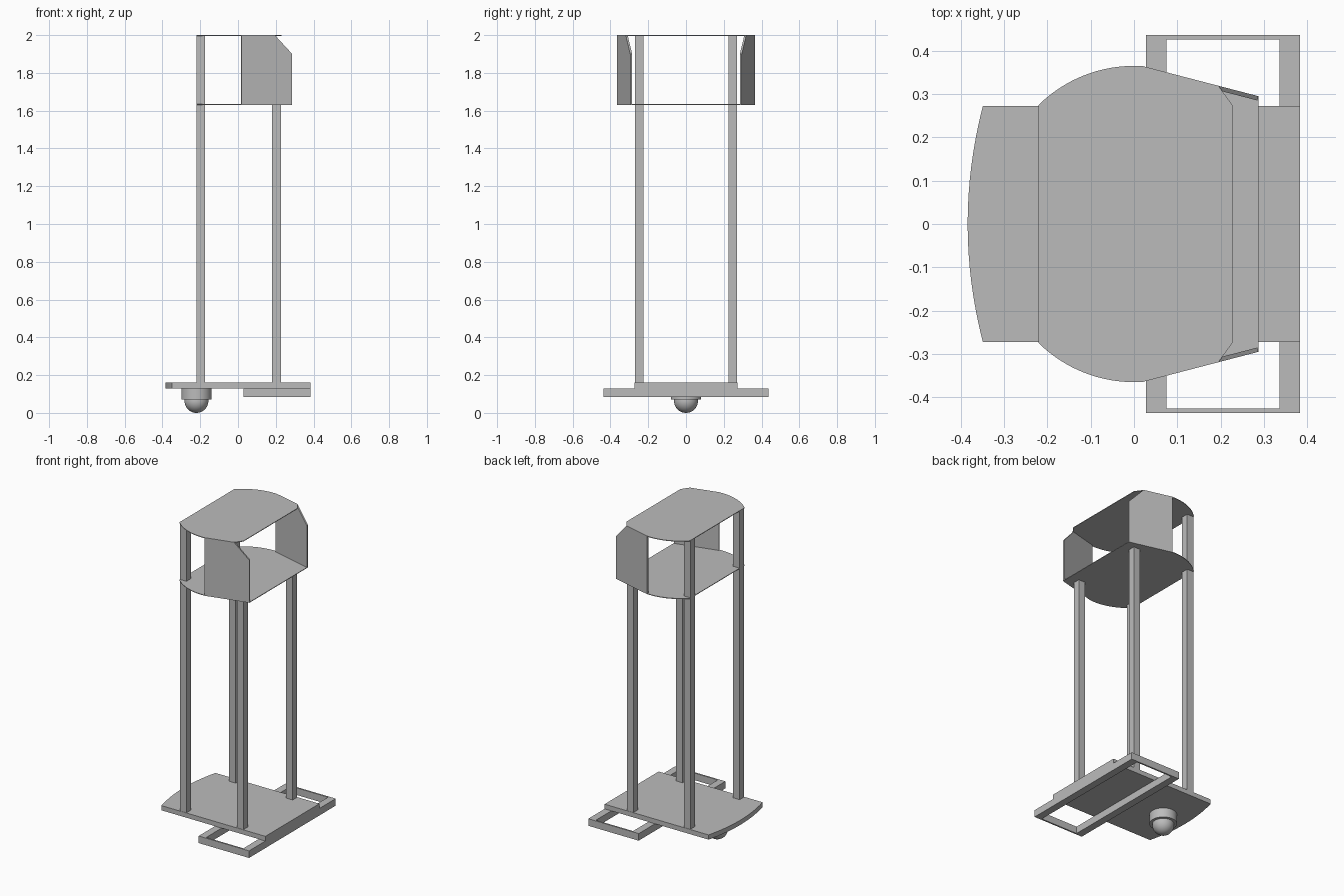
import bpy, bmesh, math
from mathutils import Vector

if "Cube" in bpy.data.objects:
    bpy.data.objects.remove(bpy.data.objects["Cube"], do_unlink=True)

grey = bpy.data.materials.new("light grey")
grey.use_nodes = True
COLOUR = (0.5, 0.5, 0.5, 1)
grey.diffuse_color = COLOUR
grey.node_tree.nodes["Principled BSDF"].inputs["Base Color"].default_value = COLOUR


def finish(name, bm):
    bmesh.ops.recalc_face_normals(bm, faces=bm.faces)
    mesh = bpy.data.meshes.new(name)
    bm.to_mesh(mesh)
    bm.free()
    mesh.materials.append(grey)
    obj = bpy.data.objects.new(name, mesh)
    bpy.context.collection.objects.link(obj)
    return obj


def prism(name, points, offset):
    """Extrude a flat outline along an offset."""
    bm = bmesh.new()
    face = bm.faces.new([bm.verts.new(p) for p in points])
    ext = bmesh.ops.extrude_face_region(bm, geom=[face])
    verts = [v for v in ext["geom"] if isinstance(v, bmesh.types.BMVert)]
    bmesh.ops.translate(bm, verts=verts, vec=Vector(offset))
    return finish(name, bm)


def box(name, x0, x1, y0, y1, z0, z1):
    outline = [(x0, y0, z0), (x1, y0, z0), (x1, y1, z0), (x0, y1, z0)]
    return prism(name, outline, (0, 0, z1 - z0))


def smooth(obj):
    bpy.ops.object.select_all(action="DESELECT")
    obj.select_set(True)
    bpy.context.view_layer.objects.active = obj
    bpy.ops.object.shade_smooth_by_angle()


HALF = 0.272            # half width of the base and post layout
BASE, DECK, SHELF, TOP = 0.13, 0.16, 1.63, 2.0
SHEET = 0.004

# Base plate with a bowed rear edge
outline = [(0.383, HALF, BASE), (0.383, -HALF, BASE)]
for i in range(17):
    t = -1 + i / 8
    outline.append((-0.384 + 0.035 * t * t, t * HALF, BASE))
prism("base_plate", outline, (0, 0, DECK - BASE))

# Wide open frame under the base
for name, x0, x1 in (("frame_bar_rear", 0.028, 0.075), ("frame_bar_front", 0.336, 0.383)):
    box(name, x0, x1, -0.436, 0.436, 0.085, BASE)
for side, s in (("left", 1), ("right", -1)):
    box("frame_end_" + side, 0.075, 0.336, s * 0.426, s * 0.436, 0.085, BASE)

# Four upright posts
for side, s in (("left", 1), ("right", -1)):
    box("tall_post_" + side, -0.22, -0.174, s * 0.225, s * 0.27, DECK, TOP - SHEET)
    box("short_post_" + side, 0.181, 0.227, s * 0.225, s * 0.27, DECK, SHELF)


# Rounded shelf and top sheets
def panel_y(x):
    return 0.365 - 0.26 * (x - 0.018)


def sheet(name, front, z):
    half = []
    for i in range(17):
        x = -0.22 + 0.238 * i / 16
        half.append((x, 0.051 + math.sqrt(0.314 ** 2 - x * x), z))
    half += [(x, y, z) for x, y in front]
    mirrored = [(x, -y, z) for x, y, z in reversed(half)]
    prism(name, half + mirrored, (0, 0, SHEET))


sheet("shelf", [(0.287, panel_y(0.287))], SHELF)
sheet("top_plate", [(0.195, panel_y(0.195)), (0.229, HALF)], TOP - SHEET)

# Angled side panels with a clipped upper front corner
PROFILE = [(0.018, SHELF), (0.287, SHELF), (0.287, 1.9), (0.195, TOP), (0.018, TOP)]
for side, s in (("left", 1), ("right", -1)):
    points = [(x, s * panel_y(x), z) for x, z in PROFILE]
    prism("side_panel_" + side, points, (-0.002, -s * 0.01, 0))

# Ball caster
bm = bmesh.new()
bmesh.ops.create_cone(bm, cap_ends=True, segments=48, radius1=0.08, radius2=0.08, depth=0.06)
housing = finish("caster_housing", bm)
housing.location = (-0.22, 0, 0.1)
smooth(housing)
bm = bmesh.new()
bmesh.ops.create_uvsphere(bm, u_segments=40, v_segments=24, radius=0.063)
ball = finish("caster_ball", bm)
ball.location = (-0.22, 0, 0.063)
smooth(ball)
